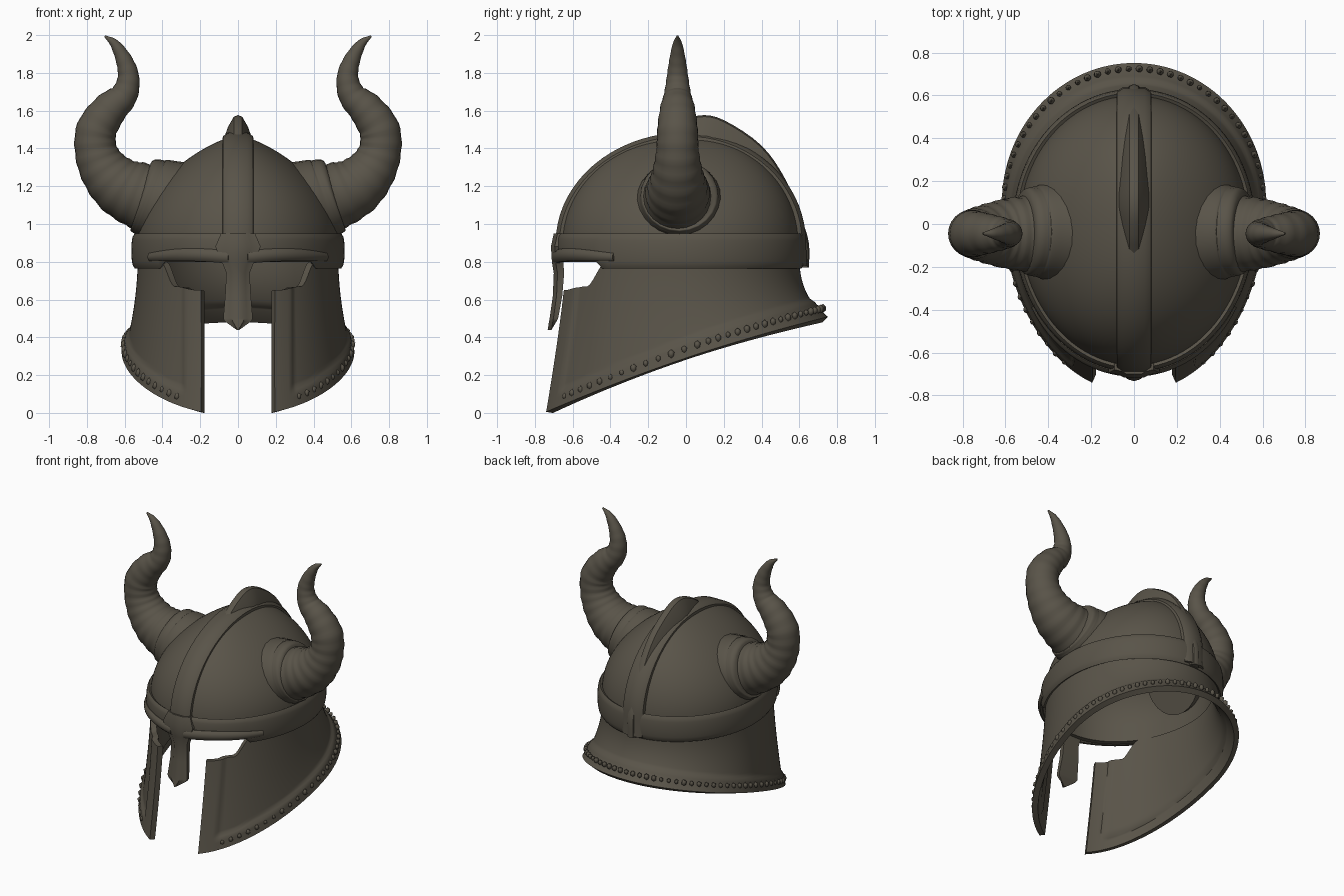
import bpy, bmesh, random
from math import sin, cos, pi, asin, radians
from mathutils import Vector, Matrix

if "Cube" in bpy.data.objects:
    bpy.data.objects.remove(bpy.data.objects["Cube"])

random.seed(3)
iron = bpy.data.materials.new("dark_iron")
iron.diffuse_color = (0.10, 0.088, 0.066, 1)
iron.use_nodes = True
iron.node_tree.nodes["Principled BSDF"].inputs["Base Color"].default_value = iron.diffuse_color


def finish(name, bm, thickness=0, mirror=False, fix=True):
    bmesh.ops.remove_doubles(bm, verts=bm.verts, dist=0.0005)
    if fix:
        bmesh.ops.recalc_face_normals(bm, faces=bm.faces)
    me = bpy.data.meshes.new(name)
    bm.to_mesh(me)
    bm.free()
    ob = bpy.data.objects.new(name, me)
    bpy.context.collection.objects.link(ob)
    me.materials.append(iron)
    if thickness:
        m = ob.modifiers.new("thickness", "SOLIDIFY")
        m.thickness, m.offset = thickness, -1
    if mirror:
        ob.modifiers.new("mirror", "MIRROR")
    return ob


def sheet(name, f, nu, nv, thickness):
    """Grid surface from f(u, v), given thickness inward."""
    bm = bmesh.new()
    g = [[bm.verts.new(f(i / nu, j / nv)) for j in range(nv + 1)] for i in range(nu + 1)]
    for i in range(nu):
        for j in range(nv):
            bm.faces.new((g[i][j], g[i + 1][j], g[i + 1][j + 1], g[i][j + 1]))
    return finish(name, bm, thickness, fix=False)


def loft(name, rings, mirror=False):
    """Skin closed rings of points, capped at both ends."""
    bm = bmesh.new()
    vs = [[bm.verts.new(p) for p in r] for r in rings]
    n = len(vs[0])
    for a, b in zip(vs, vs[1:]):
        for k in range(n):
            bm.faces.new((a[k], a[(k + 1) % n], b[(k + 1) % n], b[k]))
    bm.faces.new(vs[0])
    bm.faces.new(vs[-1])
    return finish(name, bm, mirror=mirror)


def spline(pts, steps=6):
    """Catmull-Rom through rows of numbers."""
    P = [Vector(p) for p in pts]
    P = [2 * P[0] - P[1]] + P + [2 * P[-1] - P[-2]]
    out = []
    for i in range(1, len(P) - 2):
        a, b, c, d = P[i - 1:i + 3]
        for s in range(steps):
            t = s / steps
            out.append(0.5 * (2 * b + (c - a) * t + (2 * a - 5 * b + 4 * c - d) * t * t
                              + (3 * b - a - 3 * c + d) * t ** 3))
    return out + [P[-2]]


def smooth(a, b, x):
    t = min(1, max(0, (x - a) / (b - a)))
    return t * t * (3 - 2 * t)


# --- helmet wall: egg-shaped outline flaring toward the slanted bottom edge
def rim_z(y):
    return max(0, 0.29 + 0.345 * y - 0.065 * y * y)


def egg(phi, a, cy, bf, bb, off=0):
    b = bf if cos(phi) > 0 else bb
    return (a + off) * sin(phi), cy - (b + off) * cos(phi)


def wall(phi, v, top=0.80, off=0, gap=0.19):
    """phi 0..2pi starting at the front, v 0 at bottom edge, 1 at top."""
    zb = rim_z(egg(phi, 0.6, 0.1, 0.87, 0.635)[1])
    z = zb + (top - zb) * v
    f = max(0, (0.85 - z) / (0.85 - zb)) ** (2 - 0.7 * cos(phi))
    x, y = egg(phi, 0.53 + 0.07 * f, 0.1 * f, 0.66 + 0.21 * f, 0.6 + 0.035 * f, off)
    return x, y, z, zb


def skirt(u, v):
    w = v
    phi0 = asin(0.19 / (0.60 - 0.06 * v))
    s = 2 * u - 1
    phi = pi + (pi - phi0) * (abs(s) ** 0.85) * (1 if s > 0 else -1)
    x = abs(0.53 * sin(phi))
    top = 0.80 if cos(phi) < 0 else 0.65 + 0.02 * smooth(0.2, 0.33, x) + 0.13 * smooth(0.33, 0.41, x)
    x, y, z, zb = wall(phi, w, top)
    # raised border on the cheek edge and along the bottom
    edge = 1 - smooth(0.085, 0.105, abs(x) - 0.19) if cos(phi) > 0 else 0
    low = 1 - smooth(0.075, 0.10, z - zb)
    off = 0.016 * max(edge, low)
    x, y, z, zb = wall(phi, w, top, off)
    return x, y, z


sheet("neck_and_cheek_guard", skirt, 180, 36, 0.04)


# --- dome
def dome(u, v):
    phi = 2 * pi * u
    if v < 0.15:
        w, z = 0, 0.80 + 0.10 * v / 0.15
    else:
        w = (v - 0.15) / 0.85 * pi / 2
        z = 0.90 + 0.57 * sin(w)
    c = max(0, cos(w))
    x, y = egg(phi, 0.535, 0, 0.66, 0.6)
    return x * c ** 1.5, y * c, z


sheet("dome", dome, 96, 40, 0.035)


# --- band around the brow
def band(u, v):
    phi = 2 * pi * u
    x, y = egg(phi, 0.535, 0, 0.66, 0.6, 0.012 + 0.018 * sin(pi * min(1, max(0, v))) ** 0.4)
    eye = 1 if cos(phi) > 0 and abs(x) < 0.40 else 0
    low = 0.80 if eye else 0.765
    return x, y, low + (0.95 - low) * v


sheet("brow_band", band, 96, 10, 0.03)


# --- strap over the dome and raised crest on its rear half
def ridge(name, path, profile):
    rings = []
    for i, p in enumerate(path):
        t = (path[min(i + 1, len(path) - 1)] - path[max(i - 1, 0)]).normalized()
        n = Vector((-t.y, t.x))
        rings.append([(x, p.x + n.x * d, p.y + n.y * d) for x, d in profile])
    return loft(name, rings)


arc = [Vector((-(0.69 if w < 90 else 0.635) * cos(radians(w)), 0.90 + 0.585 * sin(radians(w))))
       for w in range(0, 181, 5)]
ridge("dome_strap", [Vector((-0.69, 0.82))] + arc + [Vector((0.64, 0.78))],
      [(-0.085, -0.06), (-0.08, -0.02), (-0.05, 0), (0.05, 0), (0.08, -0.02), (0.085, -0.06)])
ridge("rear_crest", spline([(-0.14, 1.47), (-0.05, 1.53), (0.07, 1.575), (0.2, 1.55), (0.4, 1.415),
                            (0.53, 1.23), (0.615, 1.02), (0.65, 0.9), (0.652, 0.77)], 4),
      [(-0.07, -0.11), (-0.052, -0.06), (-0.022, -0.008), (0, 0),
       (0.022, -0.008), (0.052, -0.06), (0.07, -0.11)])

# --- nose guard: rows are height, front y, half width, thickness
nose = [(0.95, -0.70, 0.09, 0.05), (0.88, -0.715, 0.12, 0.06), (0.80, -0.71, 0.085, 0.06),
        (0.74, -0.70, 0.062, 0.055), (0.62, -0.705, 0.068, 0.05), (0.50, -0.722, 0.078, 0.045),
        (0.485, -0.725, 0.07, 0.04), (0.44, -0.732, 0.008, 0.02)]
loft("nose_guard", [[(-w, y + t, z), (-w, y + 0.02, z), (-w * 0.6, y + 0.012, z), (-w * 0.4, y, z),
                     (w * 0.4, y, z), (w * 0.6, y + 0.012, z), (w, y + 0.02, z), (w, y + t, z)]
                    for z, y, w, t in nose])

# --- brow ridges above the eye holes
rings = []
for i in range(17):
    t = i / 16
    phi = asin((0.05 + 0.42 * t) / 0.565)
    x, y = egg(phi, 0.535, 0, 0.66, 0.6, 0.025)
    z = 0.825 + 0.012 * sin(pi * t)
    r = 0.036 * (1 - 0.4 * t ** 4)
    out = Vector((sin(phi), -cos(phi), 0))
    rings.append([Vector((x, y, z)) + out * r * 0.75 * cos(k * pi / 5) + Vector((0, 0, r * sin(k * pi / 5)))
                  for k in range(10)])
loft("brow_ridge", rings, mirror=True)


# --- horns and collars: rows are x, z, radius
def horn(name, rows, y0, ripple=0.0):
    path = spline(rows, 7)
    rings = []
    for i, p in enumerate(path):
        t = path[min(i + 1, len(path) - 1)] - path[max(i - 1, 0)]
        t = Vector((t.x, 0, t.y)).normalized()
        n = Vector((-t.z, 0, t.x))
        r = max(0.004, p.z * (1 + ripple * sin(i * 1.5)))
        c = Vector((p.x, y0, p.y))
        rings.append([c + n * r * cos(k * pi / 12) + Vector((0, r * sin(k * pi / 12), 0)) for k in range(24)])
    return loft(name, rings, mirror=True)


horn("horn", [(0.42, 1.12, 0.19), (0.53, 1.155, 0.175), (0.63, 1.205, 0.155), (0.71, 1.29, 0.13),
              (0.752, 1.39, 0.112), (0.748, 1.50, 0.107), (0.68, 1.605, 0.093), (0.605, 1.68, 0.073),
              (0.58, 1.77, 0.058), (0.60, 1.86, 0.045), (0.65, 1.95, 0.026), (0.705, 1.995, 0.005)],
     -0.045, 0.018)
horn("horn_collar", [(0.36, 1.10, 0.245), (0.42, 1.125, 0.225), (0.455, 1.137, 0.212),
                     (0.475, 1.145, 0.208), (0.50, 1.155, 0.20), (0.515, 1.16, 0.17)], -0.035)

# --- studs along the bottom border
bm = bmesh.new()
for k in range(64):
    phi = radians(32 + 296 * k / 63)
    x, y, z, zb = wall(phi, 0.09, off=0.016)
    s = random.uniform(0.013, 0.019)
    bmesh.ops.create_icosphere(bm, subdivisions=1, radius=s,
                               matrix=Matrix.Translation((x, y, zb + 0.045)) @ Matrix.Diagonal((1, 1, 1.3, 1)))
finish("rim_studs", bm)

# --- apply modifiers and shade smooth
bpy.ops.object.select_all(action='SELECT')
bpy.context.view_layer.objects.active = bpy.context.selected_objects[0]
bpy.ops.object.convert(target='MESH')
bpy.ops.object.shade_smooth_by_angle(angle=radians(40))
